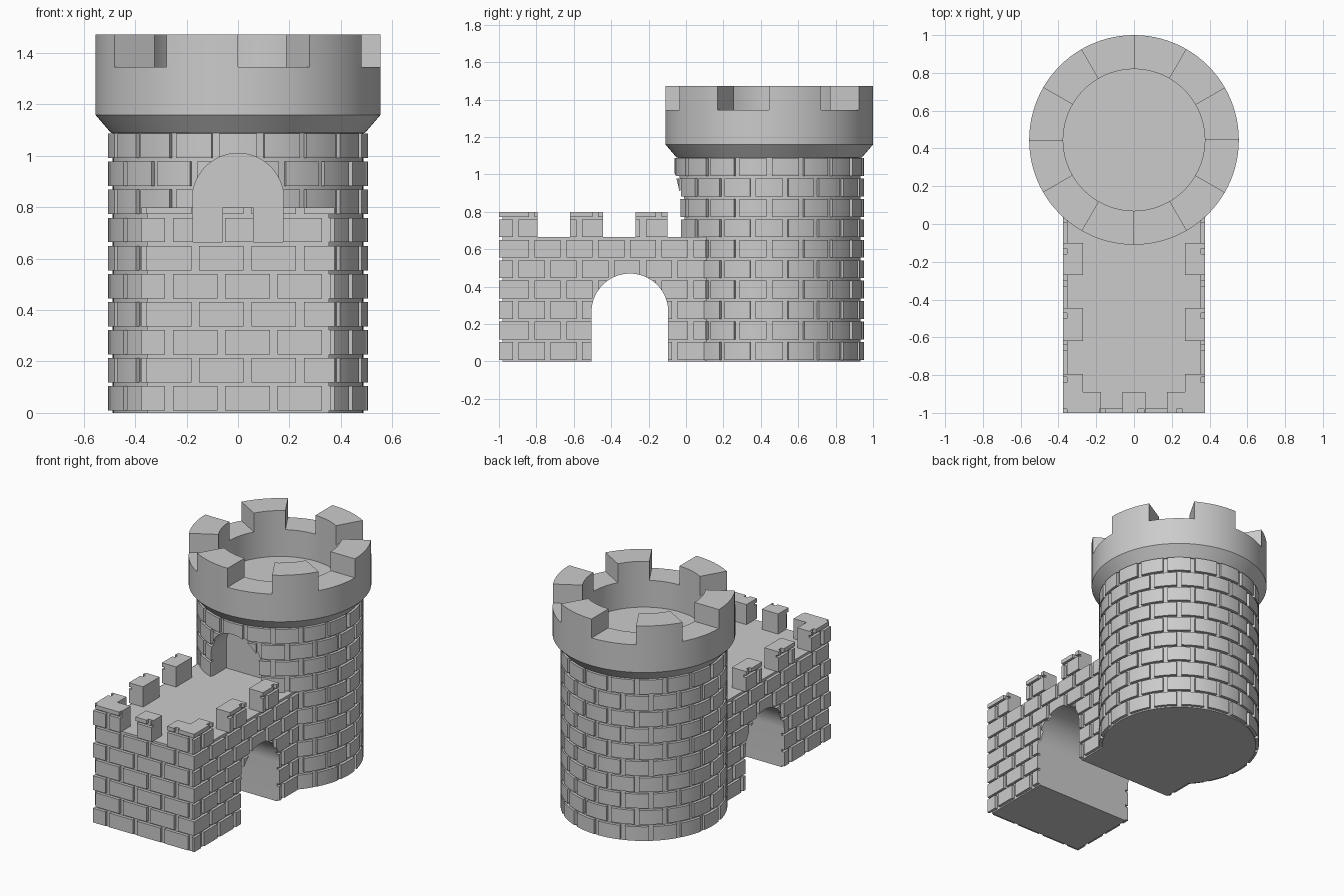
import bpy, bmesh
from math import pi, sin, cos, ceil

cube = bpy.data.objects.get("Cube")
if cube:
    bpy.data.objects.remove(cube)

stone = bpy.data.materials.new("grey stone")
stone.use_nodes = True
STONE = (0.6, 0.6, 0.6, 1)
stone.diffuse_color = STONE
stone.node_tree.nodes["Principled BSDF"].inputs["Base Color"].default_value = STONE

TOWER_Y = 0.445
CORE_R, BRICK_R = 0.488, 0.507
CROWN_R, CROWN_IN = 0.555, 0.375
WALL_X, WALL_Y = 0.375, -1.0
DECK, TOP = 0.665, 0.80
RELIEF, GAP = 0.02, 0.03
ROW, ROW_H, ROW_Z = 0.1092, 0.095, 0.009


def finish(name, bm, smooth=False):
    bmesh.ops.recalc_face_normals(bm, faces=bm.faces)
    mesh = bpy.data.meshes.new(name)
    bm.to_mesh(mesh)
    bm.free()
    ob = bpy.data.objects.new(name, mesh)
    bpy.context.collection.objects.link(ob)
    mesh.materials.append(stone)
    if smooth:
        bpy.ops.object.select_all(action='DESELECT')
        ob.select_set(True)
        bpy.context.view_layer.objects.active = ob
        bpy.ops.object.shade_smooth_by_angle(angle=0.5)
    return ob


def box(bm, x, y, z):
    vs = [[[bm.verts.new((a, b, c)) for c in z] for b in y] for a in x]
    for i in (0, 1):
        for quad in ([vs[i][j][k] for j, k in ((0, 0), (0, 1), (1, 1), (1, 0))],
                     [vs[j][i][k] for j, k in ((0, 0), (0, 1), (1, 1), (1, 0))],
                     [vs[j][k][i] for j, k in ((0, 0), (0, 1), (1, 1), (1, 0))]):
            bm.faces.new(quad)


def wedge(bm, r, a0, a1, z, steps):
    """Curved block between two radii, angles and heights."""
    rings = []
    for s in range(steps + 1):
        a = a0 + (a1 - a0) * s / steps
        rings.append([bm.verts.new((q * cos(a), TOWER_Y + q * sin(a), h))
                      for q, h in ((r[0], z[0]), (r[1], z[0]), (r[1], z[1]), (r[0], z[1]))])
    bm.faces.new(rings[0])
    bm.faces.new(rings[-1])
    for p, q in zip(rings, rings[1:]):
        for k in range(4):
            bm.faces.new((p[k], p[(k + 1) % 4], q[(k + 1) % 4], q[k]))


def lathe(bm, profile, steps):
    rings = []
    for r, z in profile:
        n = steps if r else 1
        rings.append([bm.verts.new((r * cos(2 * pi * i / n), TOWER_Y + r * sin(2 * pi * i / n), z))
                      for i in range(n)])
    for p, q in zip(rings, rings[1:]):
        for i in range(steps):
            quad = [p[i % len(p)], p[(i + 1) % len(p)], q[(i + 1) % len(q)], q[i % len(q)]]
            bm.faces.new(list(dict.fromkeys(quad)))


def arch_cutter(half, base, spring, place, depth):
    """Round-topped prism; place maps (across, height, depth) to a point."""
    outline = [(-half, base), (half, base)]
    outline += [(half * cos(pi * i / 40), spring + half * sin(pi * i / 40)) for i in range(41)]
    bm = bmesh.new()
    ends = [[bm.verts.new(place(u, h, d)) for u, h in outline] for d in depth]
    for e in ends:
        bm.faces.new(e)
    n = len(outline)
    for i in range(n):
        j = (i + 1) % n
        bm.faces.new((ends[0][i], ends[0][j], ends[1][j], ends[1][i]))
    ob = finish("arch_cutter", bm)
    ob.hide_render = True
    return ob


def cut(targets, cutter):
    for ob in targets:
        mod = ob.modifiers.new("opening", 'BOOLEAN')
        mod.operation, mod.solver, mod.object = 'DIFFERENCE', 'EXACT', cutter
        bpy.context.view_layer.objects.active = ob
        bpy.ops.object.modifier_apply(modifier=mod.name)
    bpy.data.objects.remove(cutter)


def row_bricks(row, allowed, period, phase):
    """Brick spans of one course, clipped to the allowed stretches."""
    shift = phase + (period / 2 if row % 2 else 0)
    for lo, hi in allowed:
        k = ceil((lo - shift) / period) - 1
        while shift + k * period < hi:
            a = max(lo, shift + k * period + GAP / 2)
            b = min(hi, shift + (k + 1) * period - GAP / 2)
            if b - a > 0.006:
                yield a, b
            k += 1


# Tower body with flared crown and sunken roof
bm = bmesh.new()
lathe(bm, [(0, 0), (CORE_R, 0), (CORE_R, 1.09), (0.495, 1.09), (CROWN_R, 1.16),
           (CROWN_R, 1.345), (CROWN_IN, 1.345), (CROWN_IN, 1.165), (0, 1.165)], 96)
tower = finish("tower_body", bm)

# Crown merlons
bm = bmesh.new()
for i in range(6):
    wedge(bm, (CROWN_IN, CROWN_R), i * pi / 3, i * pi / 3 + pi / 6, (1.34, 1.472), 8)
finish("crown_merlons", bm, True)

# Tower bricks
bm = bmesh.new()
step = 2 * pi / 18
for row in range(10):
    z = ROW_Z + row * ROW
    for i in range(18):
        a = (i + 0.5 * (row % 2)) * step
        half = (step - GAP / BRICK_R) / 2
        wedge(bm, (CORE_R - 0.02, BRICK_R), a - half, a + half, (z, z + ROW_H), 5)
tower_bricks = finish("tower_bricks", bm)

# Gatehouse core
bm = bmesh.new()
cx, cy = WALL_X - RELIEF, WALL_Y + RELIEF
box(bm, (-cx, cx), (cy, 0.2), (0, DECK))
gate = finish("gatehouse_body", bm)

# Gatehouse merlons
front_spans = [(-WALL_X, -0.175), (-0.06, 0.06), (0.175, WALL_X)]
side_spans = [(cy, -0.795), (-0.62, -0.445), (-0.27, -0.1)]
bm = bmesh.new()
for a, b in front_spans:
    box(bm, (max(a, -cx), min(b, cx)), (cy, -0.89), (DECK - 0.01, TOP))
for s in (-1, 1):
    for a, b in side_spans:
        box(bm, (s * 0.27, s * cx), (a, b), (DECK - 0.01, TOP))
finish("gatehouse_merlons", bm)

# Gatehouse bricks
front, sides = bmesh.new(), bmesh.new()
for row in range(8):
    z0 = ROW_Z + row * ROW
    z = (z0, min(z0 + ROW_H, TOP))
    upper = row > 5
    for a, b in row_bricks(row, front_spans if upper else [(-WALL_X, WALL_X)], 0.2037, 0.139):
        box(front, (a, b), (WALL_Y, cy + 0.01), z)
    for a, b in row_bricks(row, side_spans if upper else [(cy, 0.11)], 0.17, -0.06):
        for s in (-1, 1):
            box(sides, (s * (cx - 0.01), s * WALL_X), (a, b), z)
finish("front_bricks", front)
side_bricks = finish("side_bricks", sides)

# Gate passage through the gatehouse
cut([gate, side_bricks], arch_cutter(0.205, -0.1, 0.265, lambda u, h, d: (d, u - 0.3, h), (-1, 1)))

# Doorway recess from the deck into the tower
cut([tower, tower_bricks], arch_cutter(0.178, 0.655, 0.832, lambda u, h, d: (u, d, h), (-0.4, 0.13)))

for ob in (tower, tower_bricks, gate, side_bricks):
    bpy.ops.object.select_all(action='DESELECT')
    ob.select_set(True)
    bpy.context.view_layer.objects.active = ob
    bpy.ops.object.shade_smooth_by_angle(angle=0.5)
